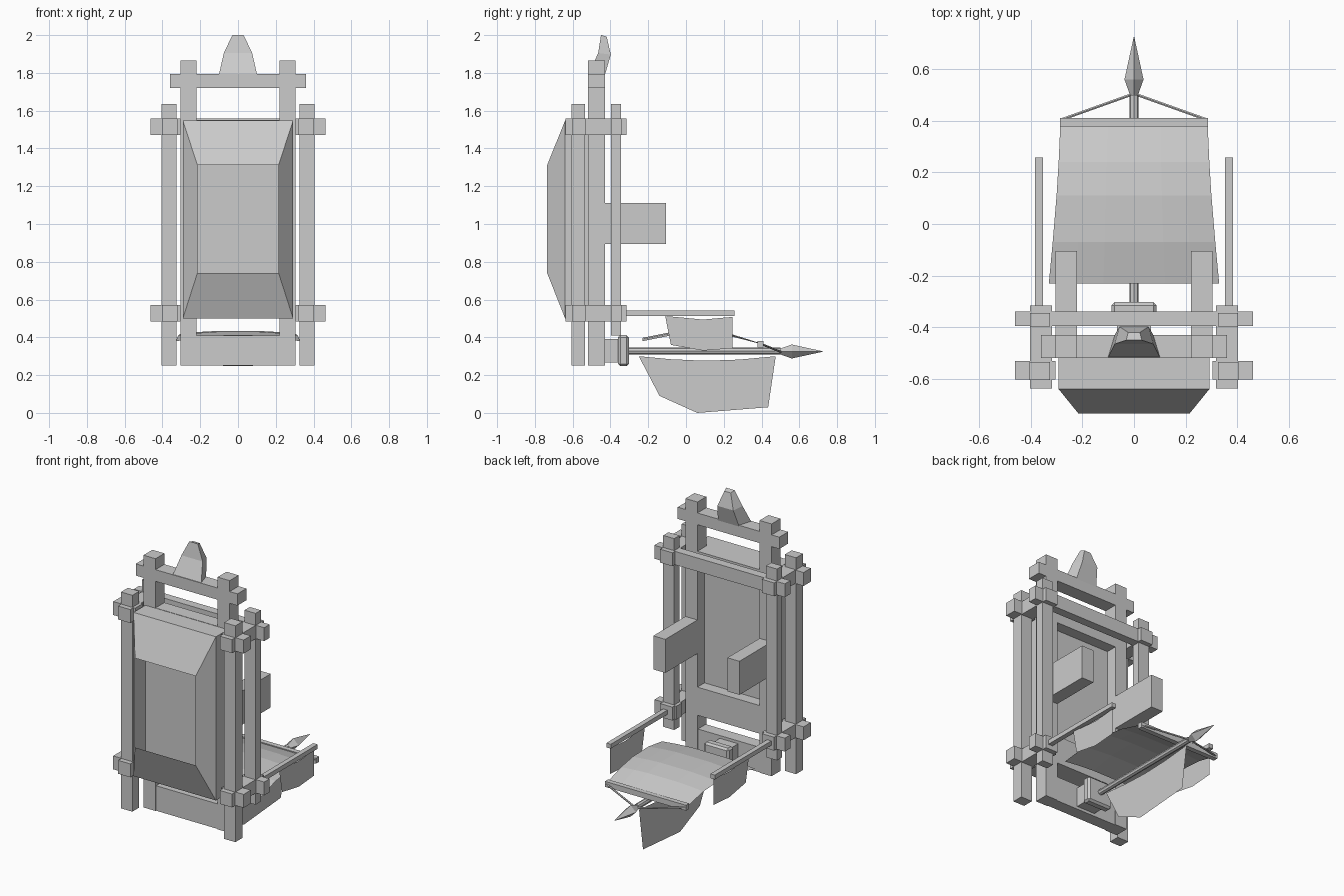
import bpy, bmesh
from mathutils import Vector

cube = bpy.data.objects.get("Cube")
if cube:
    bpy.data.objects.remove(cube, do_unlink=True)

grey = bpy.data.materials.new("plain grey")
grey.use_nodes = True
grey.diffuse_color = (0.6, 0.6, 0.6, 1)
grey.node_tree.nodes["Principled BSDF"].inputs["Base Color"].default_value = (0.6, 0.6, 0.6, 1)


def finish(name, bm, closed=True):
    if closed:
        bmesh.ops.recalc_face_normals(bm, faces=bm.faces)
    mesh = bpy.data.meshes.new(name)
    bm.to_mesh(mesh)
    bm.free()
    mesh.materials.append(grey)
    obj = bpy.data.objects.new(name, mesh)
    bpy.context.collection.objects.link(obj)
    return obj


def box(name, x, y, z, bevel=0):
    """Box from (min, max) ranges."""
    bm = bmesh.new()
    bmesh.ops.create_cube(bm, size=1)
    for v in bm.verts:
        v.co = [r[0] if c < 0 else r[1] for c, r in zip(v.co, (x, y, z))]
    if bevel:
        bmesh.ops.bevel(bm, geom=bm.edges[:], offset=bevel, segments=1, affect='EDGES')
    return finish(name, bm)


def pair(name, x, y, z):
    """Matching boxes on both sides."""
    box("left_" + name, x, y, z)
    box("right_" + name, (-x[1], -x[0]), y, z)


def loft(name, rings, caps=(True, True)):
    """Skin a list of equal-sized point rings."""
    bm = bmesh.new()
    rows = [[bm.verts.new(p) for p in ring] for ring in rings]
    n = len(rows[0])
    for a, b in zip(rows, rows[1:]):
        for i in range(n):
            j = (i + 1) % n
            bm.faces.new((a[i], a[j], b[j], b[i]))
    if caps[0]:
        bm.faces.new(rows[0])
    if caps[1]:
        bm.faces.new(rows[-1])
    return finish(name, bm)


def rod(name, a, b, radius, sides=8):
    a, b = Vector(a), Vector(b)
    bm = bmesh.new()
    bmesh.ops.create_cone(bm, cap_ends=True, segments=sides, radius1=radius,
                          radius2=radius, depth=(b - a).length)
    obj = finish(name, bm)
    obj.location = (a + b) / 2
    obj.rotation_euler = (b - a).to_track_quat('Z', 'Y').to_euler()
    return obj


def cloth(name, x, outline):
    """Flat vertical sheet from a (y, z) outline."""
    bm = bmesh.new()
    bm.faces.new([bm.verts.new((x, y, z)) for y, z in outline])
    return finish(name, bm, False)


# Back frame
depth = (-0.52, -0.43)
pair("inner_post", (0.22, 0.305), depth, (0.25, 1.865))
box("top_bar", (-0.36, 0.36), depth, (1.72, 1.795))
box("upper_crossbeam", (-0.22, 0.22), depth, (1.44, 1.55))
box("lower_crossbeam", (-0.22, 0.22), depth, (0.5, 0.68))
box("bottom_board", (-0.22, 0.22), (-0.515, -0.435), (0.25, 0.41))
box("back_panel", (-0.22, 0.22), (-0.52, -0.502), (0.6, 1.5))
pair("arm_block", (0.22, 0.305), (-0.43, -0.105), (0.895, 1.11))

# Outer posts with interlocking clamps
pair("front_post", (0.325, 0.405), (-0.605, -0.535), (0.25, 1.635))
pair("rear_post", (0.325, 0.403), (-0.398, -0.345), (0.41, 1.635))
for level, z in (("upper", (1.472, 1.558)), ("lower", (0.484, 0.57))):
    pair(level + "_clamp", (0.317, 0.403), (-0.637, -0.315), z)
    pair(level + "_front_peg", (0.305, 0.462), (-0.603, -0.53), z)
pair("lower_rear_peg", (0.305, 0.462), (-0.395, -0.34), (0.484, 0.57))
box("rear_beam", (-0.462, 0.462), (-0.395, -0.34), (1.472, 1.558))


# Open-fronted hopper
def frame(w, y, low, high):
    return [(-w, y, low), (w, y, low), (w, y, high), (-w, y, high)]


loft("hopper", [frame(0.292, -0.52, 0.5, 1.548), frame(0.292, -0.64, 0.5, 1.548),
                frame(0.215, -0.735, 0.74, 1.312)], (False, False))

# Curved crest on the top bar
crest = [(0.1, 1.795, -0.515, -0.43), (0.075, 1.905, -0.465, -0.398), (0.03, 2.0, -0.45, -0.42)]
loft("crest", [[(-w, front, z), (w, front, z), (w * 0.75, back, z - 0.008), (-w * 0.75, back, z - 0.008)]
               for w, z, front, back in crest])

# Boom with its mount and spear tip
box("mount_block", (-0.065, 0.065), (-0.435, -0.35), (0.268, 0.392))
box("mount_plate", (-0.088, 0.088), (-0.36, -0.303), (0.247, 0.412), 0.012)
rod("boom", (0, -0.31, 0.327), (0, 0.5, 0.327), 0.018)
loft("spear_tip", [[(r, y, 0.325), (0, y, 0.325 + r), (-r, y, 0.325), (0, y, 0.325 - r)]
                   for y, r in ((0.49, 0.012), (0.56, 0.037), (0.725, 0.001))])

# Rear yard and stays
box("yard", (-0.287, 0.287), (0.378, 0.41), (0.345, 0.38))
for side, s in (("left", 1), ("right", -1)):
    rod(side + "_stay", (0.28 * s, 0.405, 0.362), (0, 0.505, 0.322), 0.006, 6)

# Arched main sail
stations = [(-0.23, 0.33, 0.38, 0.02), (-0.07, 0.315, 0.412, 0.02), (0.11, 0.3, 0.42, 0.016),
            (0.24, 0.292, 0.405, 0.014), (0.395, 0.285, 0.365, 0.004)]
bm = bmesh.new()
columns = (-1, -0.68, -0.36, 0.36, 0.68, 1)
rows = [[bm.verts.new((w * t, y, z + crown * (1 - t * t))) for t in columns]
        for y, w, z, crown in stations]
for a, b in zip(rows, rows[1:]):
    for i in range(len(columns) - 1):
        bm.faces.new((a[i], a[i + 1], b[i + 1], b[i]))
finish("main_sail", bm, False)

# Keel sail and hanging side sails
cloth("keel_sail", 0, [(-0.25, 0.3), (-0.14, 0.09), (0.06, 0.0), (0.435, 0.03),
                       (0.475, 0.3), (0.28, 0.282), (0.1, 0.276), (-0.08, 0.284)])
pair("side_spar", (0.353, 0.384), (-0.32, 0.257), (0.513, 0.541))
for side, x in (("left", 0.368), ("right", -0.368)):
    cloth(side + "_side_sail", x, [(-0.11, 0.513), (-0.08, 0.36), (0.09, 0.33),
                                   (0.245, 0.342), (0.245, 0.508), (0.09, 0.494)])
